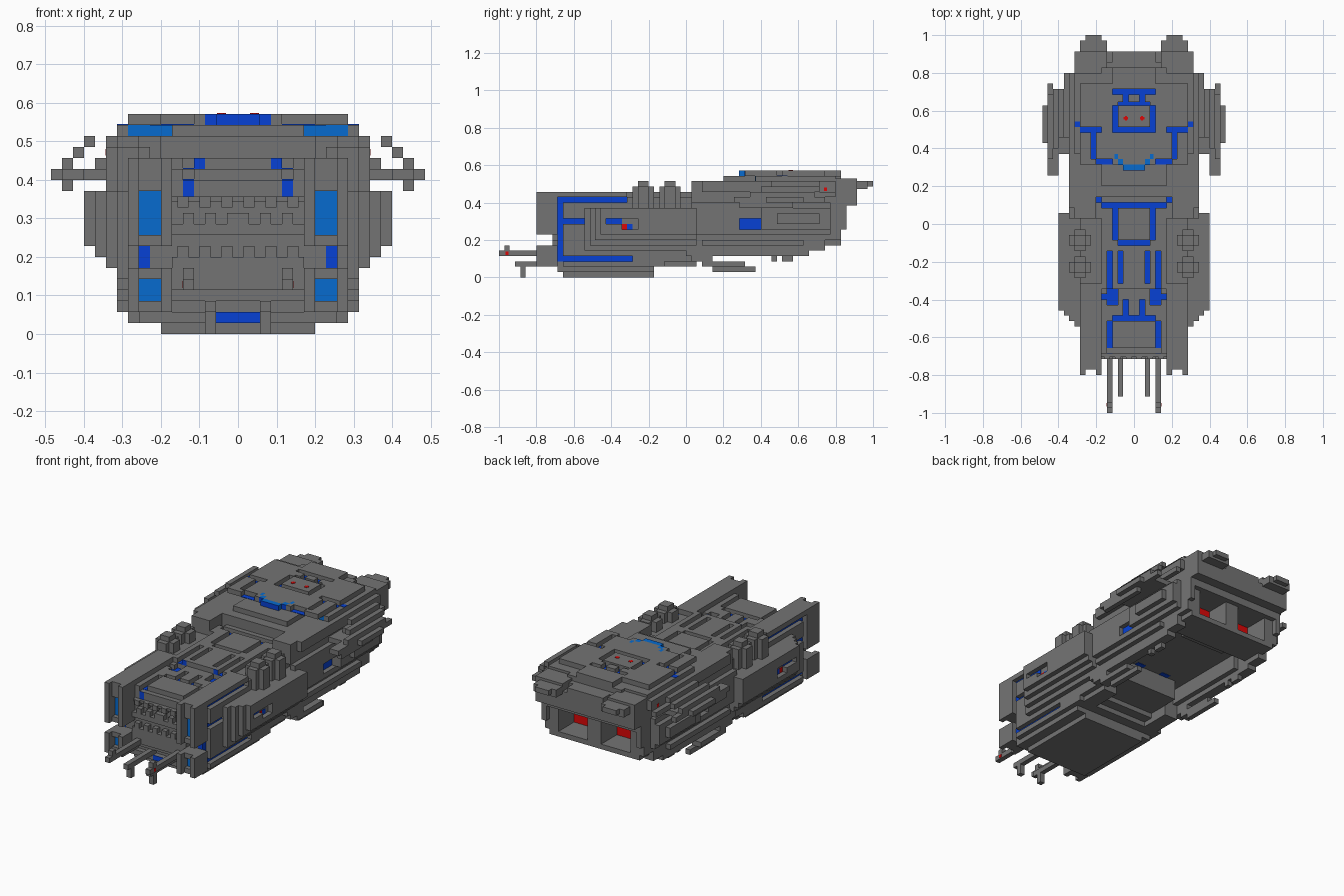
import bpy, bmesh

if "Cube" in bpy.data.objects:
    bpy.data.objects.remove(bpy.data.objects["Cube"], do_unlink=True)

U = 2 / 70      # one block of the grid
T = 0.06        # half thickness of painted plates, in blocks


def material(name, rgb):
    m = bpy.data.materials.new(name)
    m.use_nodes = True
    m.diffuse_color = (*rgb, 1)
    m.node_tree.nodes["Principled BSDF"].inputs["Base Color"].default_value = (*rgb, 1)
    return m


GREY = material("hull grey", (0.175, 0.175, 0.175))
BLUE = material("deep blue", (0.002, 0.053, 0.66))
SKY = material("bright blue", (0.002, 0.148, 0.62))
RED = material("engine red", (0.72, 0.002, 0.002))


def part(name, boxes, mat=GREY):
    """One object of boxes (x0, x1, y0, y1, z0, z1) in blocks, mirrored in x."""
    bm = bmesh.new()
    mirrored = [(-b[1], -b[0], *b[2:]) for b in boxes if b[0] != -b[1]]
    for x0, x1, y0, y1, z0, z1 in list(boxes) + mirrored:
        for v in bmesh.ops.create_cube(bm, size=1)["verts"]:
            v.co.x = U * ((x0 + x1) / 2 + v.co.x * (x1 - x0))
            v.co.y = U * ((y0 + y1) / 2 + v.co.y * (y1 - y0))
            v.co.z = U * ((z0 + z1) / 2 + v.co.z * (z1 - z0))
    me = bpy.data.meshes.new(name)
    bm.to_mesh(me)
    bm.free()
    me.materials.append(mat)
    ob = bpy.data.objects.new(name, me)
    bpy.context.collection.objects.link(ob)


def top_plates(name, z, rects, mat=BLUE):
    part(name, [(a, b, c, d, z - T, z + T) for a, b, c, d in rects], mat)


def front_plates(name, y, rects, mat=BLUE):
    part(name, [(a, b, y - T, y + T, c, d) for a, b, c, d in rects], mat)


def side_plates(name, x, rects, mat=BLUE):
    part(name, [(x - T, x + T, a, b, c, d) for a, b, c, d in rects], mat)


def grooved_deck(name, region, z, grooves):
    """A one-block-thick deck on height z, left open above the groove rectangles."""
    x0, x1, y0, y1 = region
    ys = sorted({y0, y1} | {y for g in grooves for y in g[2:] if y0 < y < y1})
    boxes = []
    for ya, yb in zip(ys, ys[1:]):
        x = x0
        for a, b in sorted(g[:2] for g in grooves if g[2] <= ya and g[3] >= yb):
            if a > x:
                boxes.append((x, min(a, x1), ya, yb, z, z + 1))
            x = max(x, b)
        if x < x1:
            boxes.append((x, x1, ya, yb, z, z + 1))
    part(name, boxes)


# Front hull: core and side hull, with outer panels that leave grooves between
part("front_core", [(-6, 6, -24, 5, 4, 14), (-6, 6, -12, 5, 10, 15), (-5, 5, -22, -2, 3, 4)])
part("front_side_hull", [(6, 9, -24, 2, 2, 15), (6, 10, -24, -11, 15, 16),
                         (6, 10, -11, 3, 14, 15), (9, 10, -23, 2, 4, 10),
                         (9, 10, -18, 2, 10, 11), (9, 10, -23, 2, 11, 14),
                         (9, 10, -10, 2, 3, 4), (10, 11, -18, 2, 5, 13)])
side_plates("side_groove_lines", 9, [(-24, -10, 14, 15), (-24, -23, 4, 10), (-24, -23, 11, 14),
                                     (-24, -18, 10, 11), (-24, -10, 3, 4)])

# Grooved decks with glowing lines
nose_lines = [(3, 5, -15, -12), (5, 6, -14, -13), (1, 2, -17, -14),
              (0, 4, -18, -17), (4, 5, -23, -18)]
mid_lines = [(4, 6, 3, 4), (0, 4, 3, 4), (3, 4, -3, 3),
             (0, 3, -4, -3), (4, 5, -12, -5), (2, 3, -11, -5)]
grooved_deck("nose_deck", (0, 6, -23, -12), 14, nose_lines)
grooved_deck("mid_deck", (0, 6, -12, 5), 15, mid_lines)
top_plates("nose_deck_lines", 14, nose_lines)
top_plates("mid_deck_lines", 15, mid_lines)
top_plates("mid_line_ends", 15, [(6, 7, 4, 5)])

# Nose channels: walls, lids and floors around a recessed glowing plate
for label, z0, z1 in (("upper", 8, 14), ("lower", 2, 6)):
    part(label + "_nose_channel", [(6, 7, -28, -24, z0, z1), (9, 10, -28, -24, z0, z1),
                                   (7, 9, -26, -24, z0, z1),
                                   (7, 9, -27, -24, z1 - 1, z1), (7, 9, -27, -24, z0, z0 + 1)])
    front_plates(label + "_nose_light", -26, [(7, 9, z0 + 1, z1 - 1)], SKY)
part("upper_nose_cap", [(6, 10, -26, -24, 14, 16), (6, 7, -28, -26, 14, 16),
                        (9, 10, -28, -26, 14, 16), (7, 9, -27, -26, 14, 16)])
front_plates("nose_gap_light", -24, [(8, 9, 6, 8)])

# Front face: horizontal bands with rows of teeth
part("front_face_bands", [(-6, 6, -25, -24, 4, 7), (-6, 6, -25, -24, 9, 10),
                          (-6, 6, -24.6, -24, 12, 12.5), (-4, 4, -24, -23, 13, 14),
                          (5, 6, -24, -23, 13, 15)])
teeth = []
for row, z in enumerate((7, 10, 11.5)):
    for x in (0.5, 2.5, 4.5):
        s = 0.5 if row == 1 else 0
        teeth.append((x - s, x - s + 1, -25, -24, z, z + 1))
part("front_face_teeth", teeth)
front_plates("front_corner_lights", -24, [(4, 5, 12, 14)])
front_plates("deck_step_lights", -12, [(3, 4, 15, 16)])

# Prongs in front
part("long_prongs", [(4, 5, -35, -24, 4, 5), (4, 5, -34, -33, 5, 6)])
part("short_prongs", [(2, 3, -32, -23, 2, 3), (2, 3, -31, -30, 0, 2)])
side_plates("prong_marks", 5, [(-33.8, -33.2, 4.2, 4.8)], RED)

# Keel under the front
part("keel", [(-7, 7, -23, -6, 0, 1), (-9, 9, -24, -6, 1, 2),
              (-9, 9, -23, -4, 2, 3), (-9, 9, -24, -2, 3, 4), (9, 10, -23, -4, 2, 3)])
front_plates("keel_light", -24, [(-2, 2, 1, 2)])

# Side pods beside the front hull, with a slot in the outer skin
part("side_pods", [(10, 12, -18, 2, 6, 13), (12, 13, -17, 2, 7, 13), (10, 11, -19, 3, 5, 13)])
part("pod_skins", [(13, 14, -16, 2, 8, 9), (13, 14, -16, 2, 11, 13), (13, 14, -9, 2, 9, 11),
                   (13, 14, -16, -15, 9, 11), (13, 14, -15, -12, 9, 10)])
side_plates("pod_lights", 13, [(-15, -12, 10, 11), (-11, -10, 9, 10)])
side_plates("pod_marks", 13, [(-12, -11, 9, 10)], RED)

# Turrets on the pod tops
turrets = []
for y in (-8, -3):
    turrets += [(8, 12, y - 1, y + 1, 13, 17), (9, 11, y - 2, y + 2, 13, 17),
                (9, 11, y - 1, y + 1, 17, 18)]
part("turrets", turrets)

# Rear hull: upper body above an open belly between side walls
part("rear_body", [(-11, 11, 2, 24, 8, 14), (-11, 11, 5, 30, 13, 18),
                   (7, 11, 1, 5, 14, 18), (6, 7, 1, 4, 14, 16)])
part("rear_side_walls", [(9, 11, 0, 23, 4, 8), (9, 11, 22, 26, 5, 8), (9, 11, 24, 29, 7, 13),
                         (8, 9, 2, 20, 5, 8), (10, 11, 26, 30, 9, 13)])
part("rear_side_panels", [(11, 12, 1, 10, 8, 14), (11, 12, 14, 27, 8, 14),
                          (11, 12, 10, 14, 8, 9), (11, 12, 10, 14, 11, 14),
                          (11, 12, 3, 28, 16, 18), (11, 12, 3, 22, 6, 7)])
part("rear_side_slabs", [(12, 13, 14, 27, 9, 13), (13, 14, 17, 25, 10, 12),
                         (12, 13, 16, 28, 15, 16)])
side_plates("rear_windows", 11, [(10, 14, 9, 11)])
side_plates("rear_side_marks", 12, [(25.8, 26.4, 16.2, 16.8)], RED)

# Engine bay at the back
part("engine_frame", [(-10, 10, 22, 29, 6, 7), (-1.5, 1.5, 24, 29, 7, 13),
                      (-11, 11, 24, 30, 12, 13.5), (-5, 5, 20, 24, 7, 8), (8, 9, 24, 29, 7, 13)])
front_plates("engine_glow", 24, [(1.5, 8, 7, 12)], RED)

# Swept outriggers, rising in steps toward the hull
part("outriggers", [(11, 15, 13, 24, 14, 15), (15, 16, 9, 26, 14, 15), (16, 17, 15, 22, 14, 15),
                    (15, 16, 10, 20, 13, 14), (15, 16, 12, 24, 15, 16),
                    (14, 15, 14, 25, 16, 17), (13, 14, 16, 25, 17, 18),
                    (14, 15, 9, 13, 14, 15)])

# Tail blocks and rear overhang
part("tail", [(-11, 11, 30, 32, 13.5, 17), (5, 10, 29, 34, 16.5, 18), (6, 9, 33, 35, 17, 18),
              (-4, 4, 25, 32, 16, 18), (5, 11, 28, 32, 17, 18.5)])

# Superstructure on the rear deck, with a slot under its front lip
bridge_ring = [(0, 4, 24, 25), (0, 4, 17, 18), (3, 4, 18, 22), (1, 2, 22, 24), (0, 3, 22, 22.6)]
side_lines = [(6, 10, 17, 18), (7, 8, 12, 17), (4, 7, 11, 12)]
visor_cells = [(0, 2, 10, 11), (2, 3, 11, 12), (3, 3.6, 12, 13)]
part("superstructure_base", [(-6, 6, 7, 29, 18, 19), (6, 11, 13, 28, 18, 19)])
grooved_deck("superstructure_deck", (0, 10, 11, 26), 19, bridge_ring + side_lines + visor_cells)
part("superstructure_back", [(-4, 4, 26, 29, 19, 20)])
front_plates("slot_lights", 13, [(6, 10, 18, 19)], SKY)
top_plates("bridge_lines", 19, bridge_ring)
top_plates("side_lines", 19, side_lines + [(10, 11, 18, 19)])
top_plates("bridge_marks", 20, [(1.1, 1.9, 19.4, 19.8), (1.3, 1.7, 19.2, 20)], RED)
part("visor", [(*c, 19, 20) for c in visor_cells], SKY)
front_plates("visor_front", 10, [(0, 2, 19, 20)])
front_plates("visor_front_sides", 11, [(2, 3, 19, 20)])

# Belly: recessed lights and lower fins
top_plates("belly_lights", 8, [(2, 4, 3, 6)])
part("lower_fins", [(9, 11, 1, 5, 3, 4), (9, 11, 3, 11, 2, 3), (9, 10, 5, 13, 1, 2),
                    (9, 10, 16, 17, 3, 4), (9, 10, 18, 20, 3, 4)])
